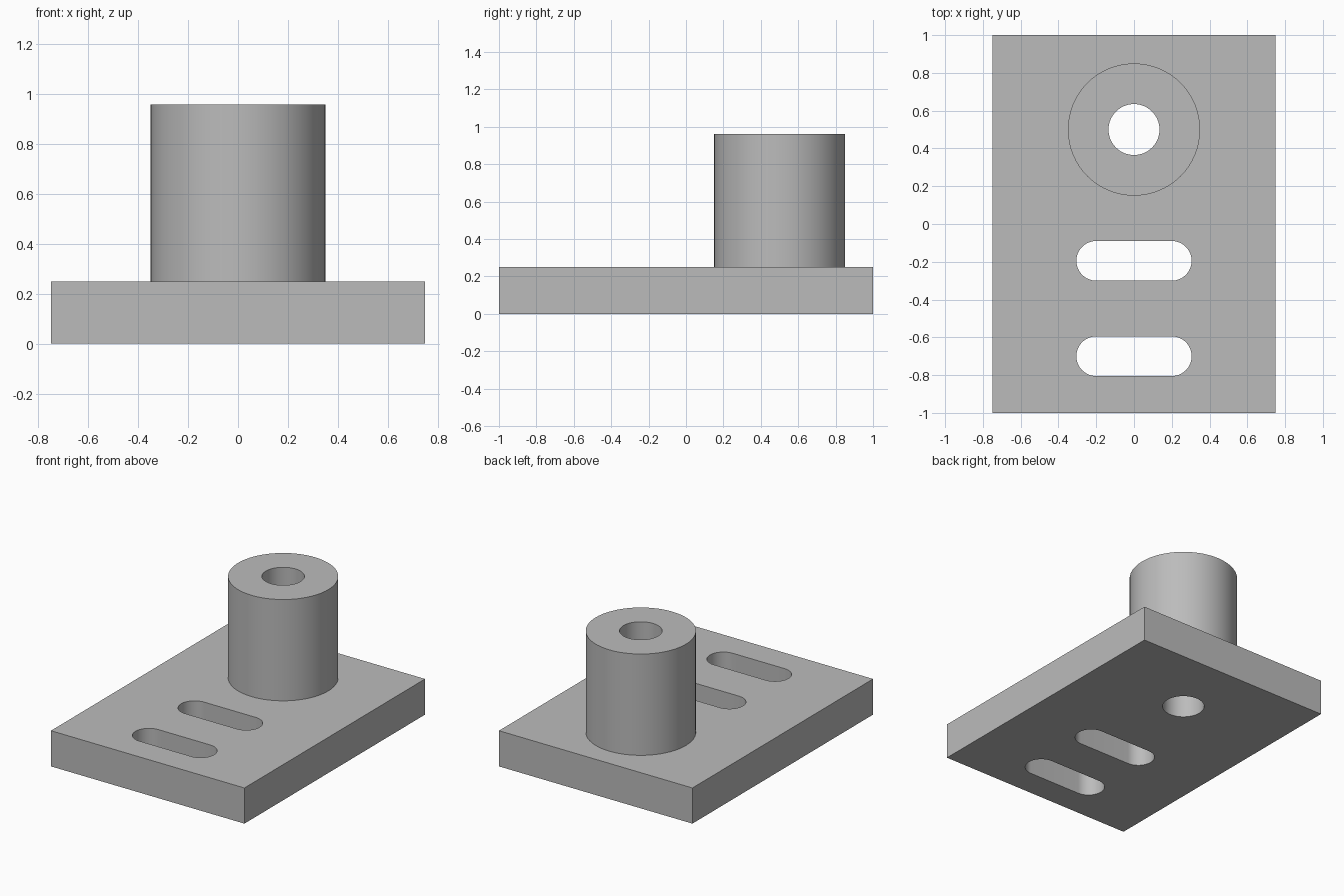
import bpy
import bmesh
import math

cube = bpy.data.objects.get("Cube")
if cube:
    bpy.data.objects.remove(cube, do_unlink=True)

PLATE_H, TOP = 0.25, 0.96
BOSS_Y = 0.5

# Single grey material
grey = bpy.data.materials.new("mid grey")
grey.use_nodes = True
colour = (0.5, 0.5, 0.5, 1)
grey.diffuse_color = colour
grey.node_tree.nodes["Principled BSDF"].inputs["Base Color"].default_value = colour


def prism(name, outline, z0, z1):
    """Extrude a closed xy outline from z0 to z1."""
    bm = bmesh.new()
    base = bm.faces.new([bm.verts.new((x, y, z0)) for x, y in outline])
    top = bmesh.ops.extrude_face_region(bm, geom=[base])["geom"]
    for v in top:
        if isinstance(v, bmesh.types.BMVert):
            v.co.z = z1
    bmesh.ops.recalc_face_normals(bm, faces=bm.faces)
    mesh = bpy.data.meshes.new(name)
    bm.to_mesh(mesh)
    bm.free()
    mesh.materials.append(grey)
    obj = bpy.data.objects.new(name, mesh)
    bpy.context.collection.objects.link(obj)
    return obj


def stadium(y, r, half=0.0, n=32):
    """Round-ended slot outline; a plain circle when half is zero."""
    pts = []
    for side, start in ((1, -math.pi / 2), (-1, math.pi / 2)):
        count = n + 1 if half else n
        for i in range(count):
            a = start + math.pi * i / n
            pts.append((side * half + r * math.cos(a), y + r * math.sin(a)))
    return pts


def combine(target, tool, operation):
    """Apply a boolean and discard the tool."""
    mod = target.modifiers.new("boolean", "BOOLEAN")
    mod.operation = operation
    mod.solver = "EXACT"
    mod.object = tool
    tool.hide_render = True
    bpy.context.view_layer.objects.active = target
    bpy.ops.object.modifier_apply(modifier=mod.name)
    bpy.data.objects.remove(tool, do_unlink=True)


# Base plate with a cylindrical boss
plate = prism("base_plate_with_boss",
              [(-0.75, -1), (0.75, -1), (0.75, 1), (-0.75, 1)], 0, PLATE_H)
combine(plate, prism("boss", stadium(BOSS_Y, 0.35), PLATE_H / 2, TOP), "UNION")

# Through bore and the two slots
combine(plate, prism("bore_cutter", stadium(BOSS_Y, 0.135), -0.1, TOP + 0.1), "DIFFERENCE")
for y in (-0.195, -0.7):
    combine(plate, prism("slot_cutter", stadium(y, 0.105, 0.2), -0.1, PLATE_H + 0.1), "DIFFERENCE")

# Smooth round walls, crisp edges
bpy.ops.object.select_all(action="DESELECT")
plate.select_set(True)
bpy.context.view_layer.objects.active = plate
bpy.ops.object.shade_smooth_by_angle(angle=math.radians(30))
